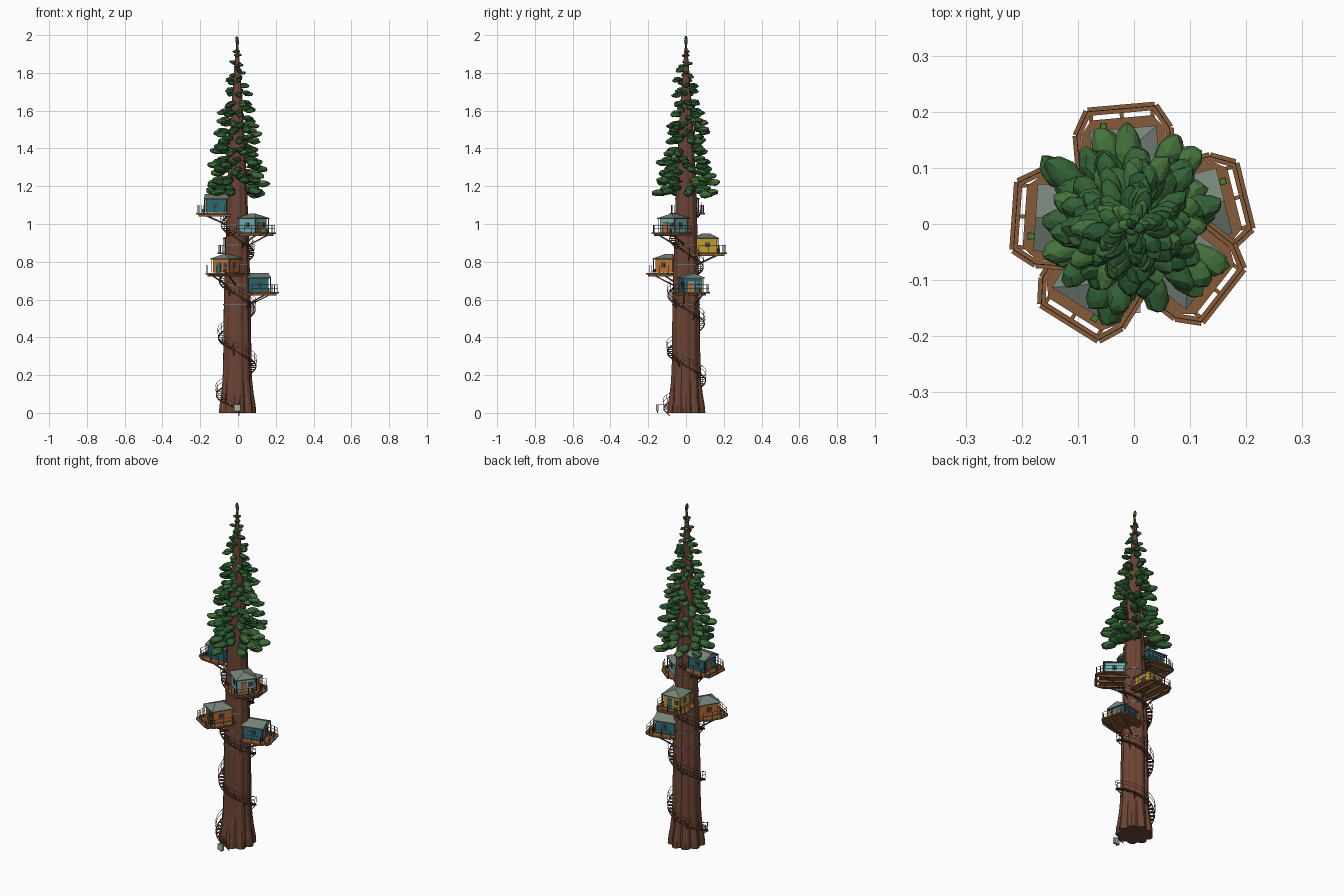
import bpy, bmesh, math, random
from mathutils import Vector, Matrix

if "Cube" in bpy.data.objects:
    bpy.data.objects.remove(bpy.data.objects["Cube"])

random.seed(11)
CX = -0.005
parts = {}


def part(name, color):
    """Collect geometry for one named, coloured object."""
    if name not in parts:
        parts[name] = (bmesh.new(), color)
    return parts[name][0]


def box(bm, c, s, m=Matrix()):
    bmesh.ops.create_cube(bm, size=1, matrix=m @ Matrix.Translation(c) @ Matrix.Diagonal((*s, 1)))


def beam(bm, a, b, w, h=None, m=Matrix()):
    a, b = m @ Vector(a), m @ Vector(b)
    d = b - a
    x = d.normalized()
    y = Vector((0, 0, 1)).cross(x)
    y = y.normalized() if y.length > 1e-4 else Vector((0, 1, 0))
    r = Matrix((x, y, x.cross(y))).transposed().to_4x4()
    box(bm, (0, 0, 0), (d.length, w, h or w), Matrix.Translation((a + b) / 2) @ r)


def prism(bm, pts, z0, z1, m=Matrix()):
    lo = [bm.verts.new(m @ Vector((x, y, z0))) for x, y in pts]
    hi = [bm.verts.new(m @ Vector((x, y, z1))) for x, y in pts]
    bm.faces.new(lo[::-1])
    bm.faces.new(hi)
    n = len(pts)
    for i in range(n):
        bm.faces.new((lo[i], lo[(i + 1) % n], hi[(i + 1) % n], hi[i]))


BARK, WOOD, DARK = (.15, .058, .035, 1), (.24, .105, .038, 1), (.11, .06, .035, 1)
ROOF, STEEL, GLASS = (.18, .23, .19, 1), (.16, .17, .19, 1), (.03, .07, .11, 1)
TEAL, PALE = (.025, .14, .17, 1), (.17, .47, .47, 1)
ORANGE, YELLOW, CREAM = (.55, .17, .035, 1), (.55, .33, .035, 1), (.5, .47, .38, 1)
PROFILE = [(0, .093), (.04, .091), (.1, .083), (.17, .077), (.25, .074), (.6, .07), (.9, .061),
           (1.15, .053), (1.4, .042), (1.65, .028), (1.85, .014), (1.97, .003)]


def radius(z):
    for (z0, r0), (z1, r1) in zip(PROFILE, PROFILE[1:]):
        if z <= z1:
            return r0 + (r1 - r0) * (z - z0) / (z1 - z0)
    return .003


def polar(r, a, z):
    return Vector((CX + r * math.cos(a), r * math.sin(a), z))


# Fluted trunk with a flared foot
bm = part("trunk", BARK)
N = 36
lobes = [random.uniform(.6, 1.2) for _ in range(9)]
rings = []
for z, r in PROFILE:
    amp = .05 + .08 * max(0, 1 - z / .2)
    rings.append([bm.verts.new(polar(r * (1 + amp * lobes[i // 4] * (.8, .3, -1, .3)[i % 4]),
                                     2 * math.pi * i / N, z)) for i in range(N)])
for a, b in zip(rings, rings[1:]):
    for i in range(N):
        bm.faces.new((a[i], a[(i + 1) % N], b[(i + 1) % N], b[i]))
bm.faces.new(rings[0][::-1])
bm.faces.new(rings[-1])

# Spiral stair: treads, stringer, thin posts and rails
tread, rail = part("stair_treads", DARK), part("stair_rails", BARK)


def stair_angle(z):
    return -(z - .25) / .3 * 2 * math.pi


steps = 100
prev = None
for i in range(steps + 1):
    z = .02 + 1.05 * i / steps
    a, r = stair_angle(z), radius(z)
    beam(tread, polar(r - .01, a, z), polar(r + .026, a, z), .016, .004)
    cur = [polar(r + .027, a, z - .003), polar(r + .03, a, z + .025), polar(r + .03, a, z + .045)]
    if prev:
        beam(tread, prev[0], cur[0], .003, .006)
        for k in (1, 2):
            beam(rail, prev[k], cur[k], .0015)
    if i % 3 == 0:
        beam(rail, cur[0], cur[2], .002)
    if i % 6 == 0:
        beam(tread, polar(r - .005, a, z - .035), cur[0], .004)
    prev = cur

# Small grey board on a post at the foot of the stair
box(part("entry_board", (.42, .42, .38, 1)), (CX, -.152, .027), (.034, .014, .034))
beam(part("entry_post", DARK), (CX, -.15, 0), (CX, -.15, .03), .006)
beam(rail, (CX, -.145, .045), (CX, -.105, .045), .003)


def house(name, deg, z, color, door_color, hip):
    m = Matrix.Translation((CX, 0, z)) @ Matrix.Rotation(math.radians(deg), 4, 'Z')
    deck, rails = part(name + "_deck", WOOD), part(name + "_railing", DARK)
    # Deck and the separate rim of boards around it
    prism(deck, [(.045, -.075), (.165, -.075), (.19, -.055), (.19, .055), (.165, .075), (.045, .075)],
          -.009, -.001, m)
    rim = [(.06, -.083), (.165, -.083), (.206, -.06), (.206, .06), (.165, .083), (.06, .083)]
    for p, q in zip(rim, rim[1:]):
        beam(deck, (*p, -.005), (*q, -.005), .015, .008, m)
        for h in (.02, .038):
            beam(rails, (*p, h), (*q, h), .0014, None, m)
        for k in range(3):
            s = Vector(p).lerp(Vector(q), k / 2)
            beam(rails, (*s, -.008), (*s, .04), .0026, None, m)
    # Joists, diagonal braces and the steel collar
    for y in (-.055, 0, .055):
        beam(deck, (.03, y, -.014), (.2, y, -.014), .007, .01, m)
    rc = radius(z - .065)
    for y in (-.05, .05):
        beam(rails, (rc - .005, y * .6, -.065), (.165, y, -.015), .006, None, m)
    bmesh.ops.create_cone(part(name + "_collar", STEEL), cap_ends=True, segments=24, radius1=rc + .003,
                          radius2=rc + .003, depth=.005, matrix=m @ Matrix.Translation((0, 0, -.065)))
    # Walls with a gabled or hipped roof
    x0, x1, w, h, ridge = .052, .16, .05, .074, .1
    walls = part(name + "_walls", color)
    prism(walls, [(x0, -w), (x1, -w), (x1, w), (x0, w)], 0, h, m)
    roof = part(name + "_roof", ROOF)
    e, a, b = w + .01, x0 - .01, x1 + .011
    base = [(a, -e), (b, -e), (b, e), (a, e)]
    ra, rb = (a + .045, b - .045) if hip else (a, b)
    lo = [roof.verts.new(m @ Vector((*p, h - .003))) for p in base]
    mid = [roof.verts.new(m @ Vector((*p, h + .002))) for p in base]
    t0, t1 = (roof.verts.new(m @ Vector((x, 0, ridge))) for x in (ra, rb))
    roof.faces.new(lo[::-1])
    for i in range(4):
        j = (i + 1) % 4
        roof.faces.new((lo[i], lo[j], mid[j], mid[i]))
    roof.faces.new((mid[0], mid[1], t1, t0))
    roof.faces.new((mid[2], mid[3], t0, t1))
    roof.faces.new((mid[1], mid[2], t1))
    roof.faces.new((mid[3], mid[0], t0))
    # Door, windows, trim and porch posts
    trim, glass = part(name + "_trim", CREAM if color == TEAL else WOOD), part(name + "_windows", GLASS)
    box(trim, (x1, -.012, .028), (.003, .03, .056), m)
    box(part(name + "_door", door_color), (x1 + .001, -.012, .026), (.004, .023, .051), m)
    box(trim, (x1, .028, .04), (.003, .026, .028), m)
    box(glass, (x1 + .001, .028, .04), (.004, .02, .022), m)
    for s in (-1, 1):
        box(part(name + "_frames", DARK), (.11, s * w, .04), (.026, .004, .026), m)
        box(glass, (.11, s * (w + .001), .04), (.02, .005, .02), m)
        beam(rails, (.169, s * .055, 0), (.169, s * .055, h), .004, None, m)
    # Planter
    box(part(name + "_planter", DARK), (.177, .034, .006), (.012, .012, .012), m)
    box(part(name + "_plant", (.06, .2, .04, 1)), (.177, .034, .016), (.011, .011, .009), m)


house("lower_teal_house", 14, .64, TEAL, ORANGE, False)
house("orange_house", 238, .742, ORANGE, TEAL, True)
house("yellow_house", 95, .85, YELLOW, TEAL, True)
house("pale_house", 322, .955, PALE, ORANGE, True)
house("upper_teal_house", 176, 1.06, TEAL, ORANGE, False)

# Conifer crown: tiers of level boughs carrying plump faceted needle clumps
greens = [("dark_needles", (.022, .09, .03, 1)), ("mid_needles", (.034, .125, .036, 1)),
          ("light_needles", (.06, .17, .045, 1))]
boughs = part("boughs", BARK)


def clump(c, a, length, width, thick, shade):
    bm = part(*greens[shade])
    m = (Matrix.Translation(c) @ Matrix.Rotation(a, 4, 'Z') @ Matrix.Rotation(random.uniform(-.12, .15), 4, 'Y')
         @ Matrix.Diagonal((length, width, thick, 1)))
    for v in bmesh.ops.create_icosphere(bm, subdivisions=2, radius=1, matrix=m)["verts"]:
        v.co += (v.co - c) * random.uniform(-.12, .1)


tiers = 15
for t in range(tiers):
    f = t / tiers
    R0 = .205 * (1 - f) ** .75
    n = 7 if t < 9 else 5
    for k in range(n):
        a = 2 * math.pi * k / n + t * 2.4 + random.uniform(-.2, .2)
        R = R0 * random.uniform(.72, 1.0)
        z = 1.18 + .775 * f + random.uniform(-.018, .018)
        s = .35 + .65 * (1 - f)
        L = min(.04 * s + .004, R * .5)
        zt = z - .06 * R
        beam(boughs, polar(0, a, z + .008), polar(R - L, a, zt), .007 * s)
        clump(polar(R - L, a, zt), a, L, .026 * s, .02 * s, random.choice((1, 1, 2)))
        if R > .05:
            clump(polar(R * .55, a + random.choice((-.15, .15)), z + .008 * s), a, L, .028 * s, .02 * s,
                  random.choice((0, 0, 1)))
clump(Vector((CX, 0, 1.97)), 0, .009, .009, .028, 1)

# Turn every collected part into an object
for name, (bm, color) in parts.items():
    bmesh.ops.recalc_face_normals(bm, faces=bm.faces)
    mesh = bpy.data.meshes.new(name)
    bm.to_mesh(mesh)
    bm.free()
    mat = bpy.data.materials.new(name)
    mat.diffuse_color = color
    mat.use_nodes = True
    mat.node_tree.nodes["Principled BSDF"].inputs["Base Color"].default_value = mat.diffuse_color
    mesh.materials.append(mat)
    bpy.context.collection.objects.link(bpy.data.objects.new(name, mesh))
